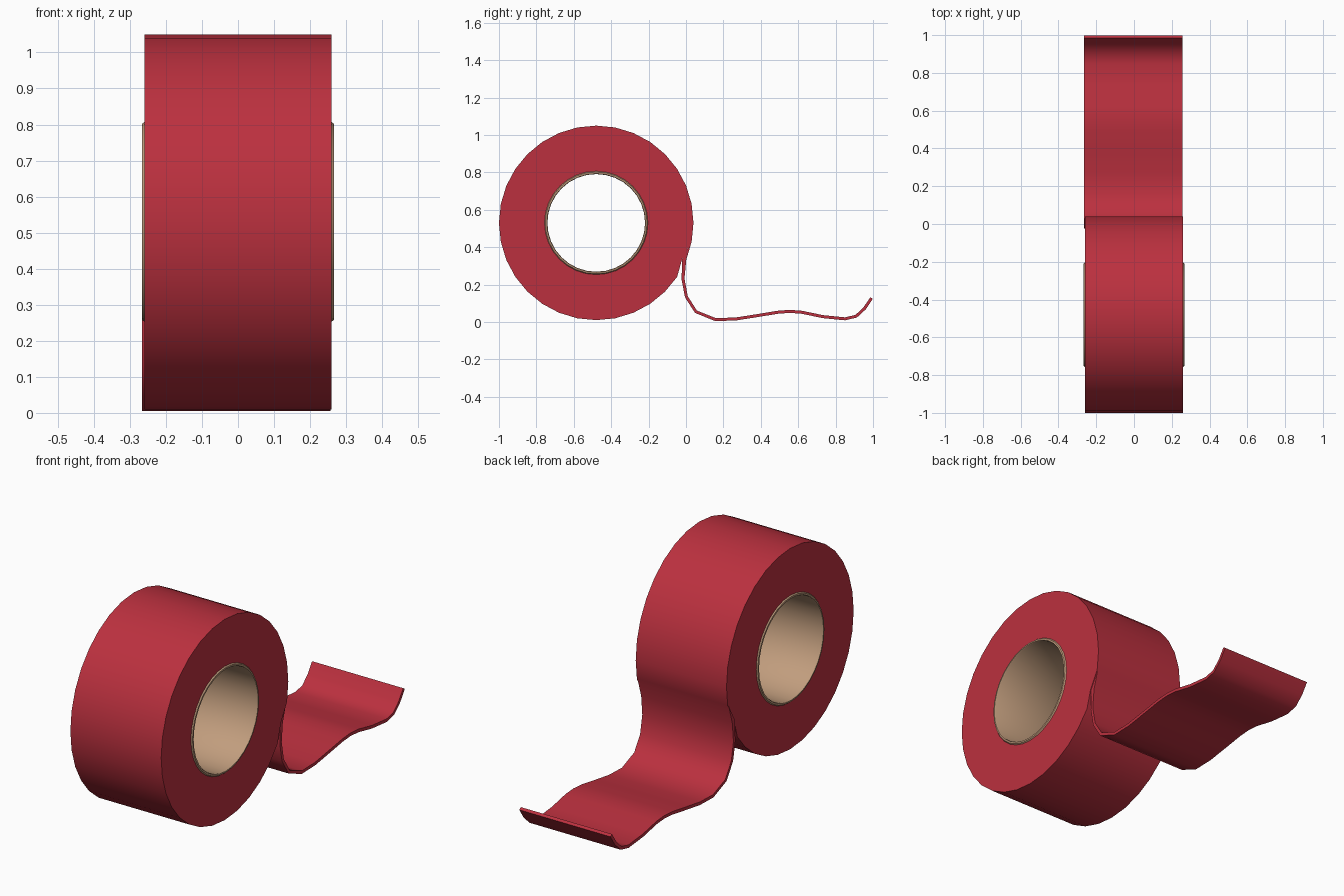
import bpy, bmesh, math
from mathutils import Vector

if "Cube" in bpy.data.objects:
    bpy.data.objects.remove(bpy.data.objects["Cube"])

CY, CZ, SIDES = -0.48, 0.53, 32


def material(name, rgb):
    m = bpy.data.materials.new(name)
    m.diffuse_color = (*rgb, 1)
    m.use_nodes = True
    m.node_tree.nodes["Principled BSDF"].inputs["Base Color"].default_value = m.diffuse_color
    return m


red = material("red tape", (0.50, 0.030, 0.049))
tan = material("tan cardboard", (0.53, 0.335, 0.205))


def finish(name, bm, mat, angle=35):
    bmesh.ops.recalc_face_normals(bm, faces=bm.faces)
    me = bpy.data.meshes.new(name)
    bm.to_mesh(me)
    bm.free()
    me.materials.append(mat)
    ob = bpy.data.objects.new(name, me)
    bpy.context.collection.objects.link(ob)
    bpy.ops.object.select_all(action='DESELECT')
    bpy.context.view_layer.objects.active = ob
    ob.select_set(True)
    bpy.ops.object.shade_smooth_by_angle(angle=math.radians(angle))
    return ob


def revolve(name, profile, mat, radius_at=lambda i, r: r):
    """Closed (x, radius) profile spun about the roll axis."""
    bm = bmesh.new()
    rings = []
    for i in range(SIDES):
        a = 2 * math.pi * i / SIDES
        ring = []
        for x, r in profile:
            r = radius_at(i, r)
            ring.append(bm.verts.new((x, CY + r * math.cos(a), CZ + r * math.sin(a))))
        rings.append(ring)
    n = len(profile)
    for i in range(SIDES):
        a, b = rings[i], rings[(i + 1) % SIDES]
        for j in range(n):
            k = (j + 1) % n
            bm.faces.new((a[j], a[k], b[k], b[j]))
    return finish(name, bm, mat)


# wound tape, with a small notch where the loose end leaves the roll
revolve("tape_roll", [(-0.26, 0.272), (-0.26, 0.52), (0.26, 0.52), (0.26, 0.272)], red,
        lambda i, r: 0.498 if i == SIDES - 2 and r > 0.5 else r)

# cardboard core with bevelled rims standing slightly proud
revolve("cardboard_core", [(-0.257, 0.279), (-0.266, 0.272), (-0.267, 0.264), (-0.262, 0.261),
                           (0.262, 0.261), (0.267, 0.264), (0.266, 0.272), (0.257, 0.279)], tan)

# loose strip: centre line in (y, z) thickened, then extruded across the width
path = [(-0.016, 0.23), (0.002, 0.135), (0.053, 0.055), (0.157, 0.013), (0.265, 0.016),
        (0.38, 0.034), (0.49, 0.052), (0.555, 0.057), (0.62, 0.052), (0.73, 0.029),
        (0.85, 0.017), (0.91, 0.031), (0.955, 0.073), (0.992, 0.128)]
pts = [Vector(p) for p in path]
upper, lower = [], []
for i, p in enumerate(pts):
    t = (pts[min(i + 1, len(pts) - 1)] - pts[max(i - 1, 0)]).normalized()
    nrm = Vector((-t.y, t.x)) * 0.008
    upper.append(p + nrm)
    lower.append(p - nrm)
# the strip tapers into the outer turn of the roll
start = [Vector((0.030, 0.4286)), Vector((0.001, 0.331))]
upper = start + upper
lower = [start[0], Vector((-0.020, 0.339))] + lower

bm = bmesh.new()


def row(points, x):
    return [bm.verts.new((x, p.x, p.y)) for p in points]


x0, x1 = -0.266, 0.256
ul, ll, ur, lr = row(upper, x0), row(lower, x0), row(upper, x1), row(lower, x1)
for i in range(len(upper) - 1):
    for a, b in ((ul, ur), (ur, lr), (lr, ll), (ll, ul)):
        bm.faces.new((a[i], a[i + 1], b[i + 1], b[i]))
bm.faces.new((ul[-1], ur[-1], lr[-1], ll[-1]))
bmesh.ops.remove_doubles(bm, verts=bm.verts, dist=0.0001)
finish("loose_tape_strip", bm, red, 50)
